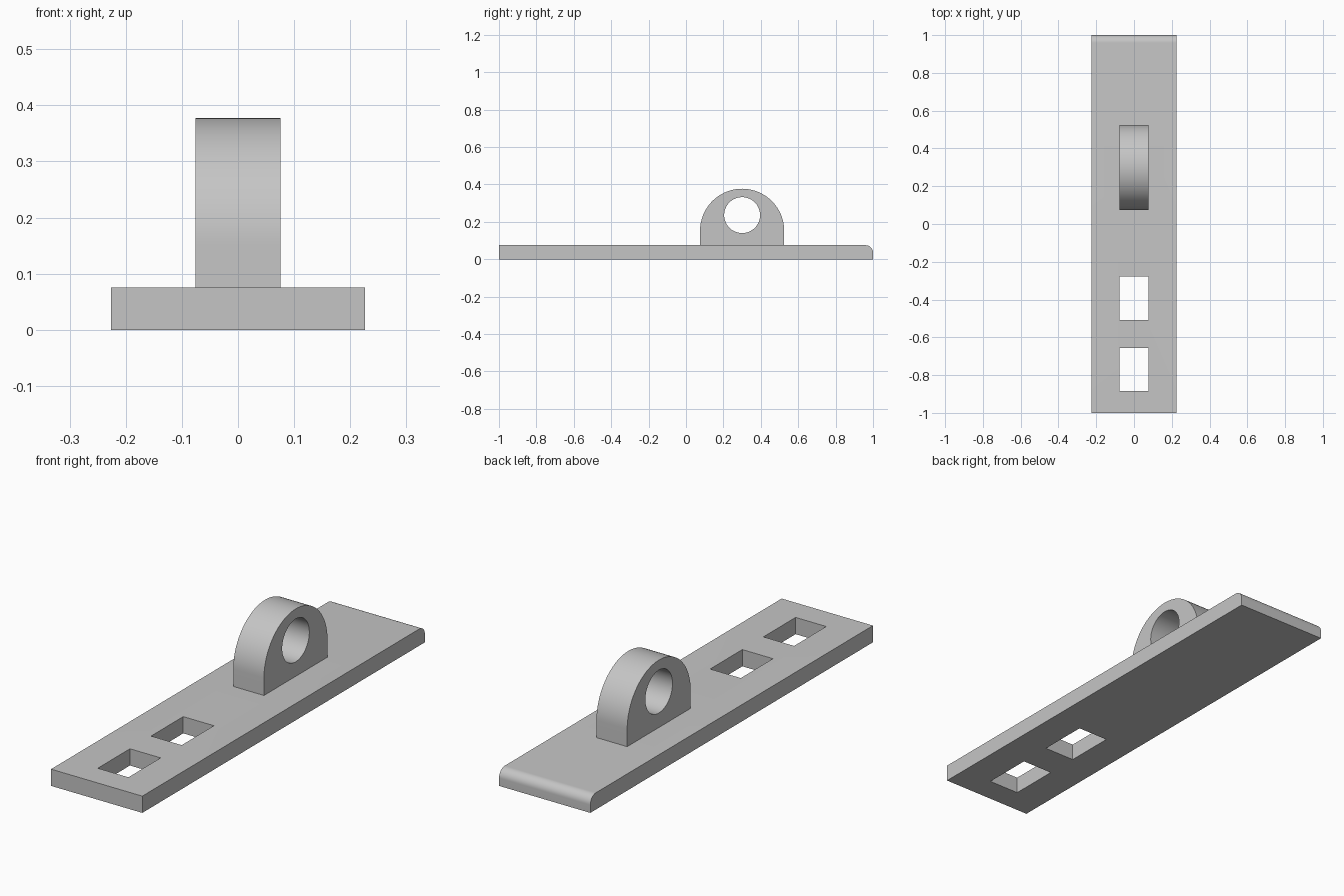
import bpy, bmesh
from math import sin, cos, pi, radians
from mathutils import Matrix

old = bpy.data.objects.get("Cube")
if old:
    bpy.data.objects.remove(old, do_unlink=True)

GREY = (0.56, 0.56, 0.56, 1)
grey = bpy.data.materials.new("light grey")
grey.use_nodes = True
grey.diffuse_color = GREY
grey.node_tree.nodes["Principled BSDF"].inputs["Base Color"].default_value = GREY

PLATE_HALF, PLATE_TOP = 0.226, 0.075
LUG_HALF, LUG_Y, LUG_RADIUS, LUG_SPRING = 0.076, 0.3, 0.225, 0.152
BORE_Z, BORE_RADIUS = 0.236, 0.096


def arc(y, z, radius, start, end, steps):
    """Points of an arc in the side (y, z) plane."""
    angles = [start + (end - start) * i / steps for i in range(steps + 1)]
    return [(y + radius * cos(a), z + radius * sin(a)) for a in angles]


def make_object(name, bm):
    bmesh.ops.recalc_face_normals(bm, faces=bm.faces[:])
    mesh = bpy.data.meshes.new(name)
    bm.to_mesh(mesh)
    bm.free()
    mesh.materials.append(grey)
    obj = bpy.data.objects.new(name, mesh)
    bpy.context.collection.objects.link(obj)
    return obj


def extrude_side(name, profile, half):
    """Extrude a side profile symmetrically across x."""
    bm = bmesh.new()
    face = bm.faces.new([bm.verts.new((-half, y, z)) for y, z in profile])
    result = bmesh.ops.extrude_face_region(bm, geom=[face])
    moved = [g for g in result["geom"] if isinstance(g, bmesh.types.BMVert)]
    bmesh.ops.translate(bm, verts=moved, vec=(2 * half, 0, 0))
    return make_object(name, bm)


def cut(target, cutter):
    """Subtract the cutter, apply, and discard it."""
    cutter.hide_render = True
    mod = target.modifiers.new("cut", "BOOLEAN")
    mod.operation, mod.solver, mod.object = "DIFFERENCE", "EXACT", cutter
    bpy.ops.object.select_all(action="DESELECT")
    bpy.context.view_layer.objects.active = target
    target.select_set(True)
    bpy.ops.object.modifier_apply(modifier=mod.name)
    bpy.data.objects.remove(cutter, do_unlink=True)


def smooth(obj):
    bpy.ops.object.select_all(action="DESELECT")
    bpy.context.view_layer.objects.active = obj
    obj.select_set(True)
    bpy.ops.object.shade_smooth_by_angle(angle=radians(30))


# Base plate with a rounded upper back edge
r = 0.04
plate = extrude_side("base_plate",
                     [(-1, 0), (1, 0)] + arc(1 - r, PLATE_TOP - r, r, 0, pi / 2, 12)
                     + [(-1, PLATE_TOP)], PLATE_HALF)

# Two rectangular slots through the plate
for y in (-0.77, -0.393):
    bm = bmesh.new()
    bmesh.ops.create_cube(bm, size=1, matrix=Matrix.Translation((0, y, 0.04))
                          @ Matrix.Diagonal((2 * LUG_HALF, 0.228, 0.3, 1)))
    cut(plate, make_object("slot_cutter", bm))

# Arched lug seated slightly into the plate
foot = PLATE_TOP - 0.01
lug = extrude_side("arched_lug",
                   [(LUG_Y - LUG_RADIUS, foot), (LUG_Y + LUG_RADIUS, foot)]
                   + arc(LUG_Y, LUG_SPRING, LUG_RADIUS, 0, pi, 48), LUG_HALF)

# Round bore through the lug
bore = arc(LUG_Y, BORE_Z, BORE_RADIUS, 0, 2 * pi, 64)[:-1]
cut(lug, extrude_side("bore_cutter", bore, 0.2))

smooth(plate)
smooth(lug)
